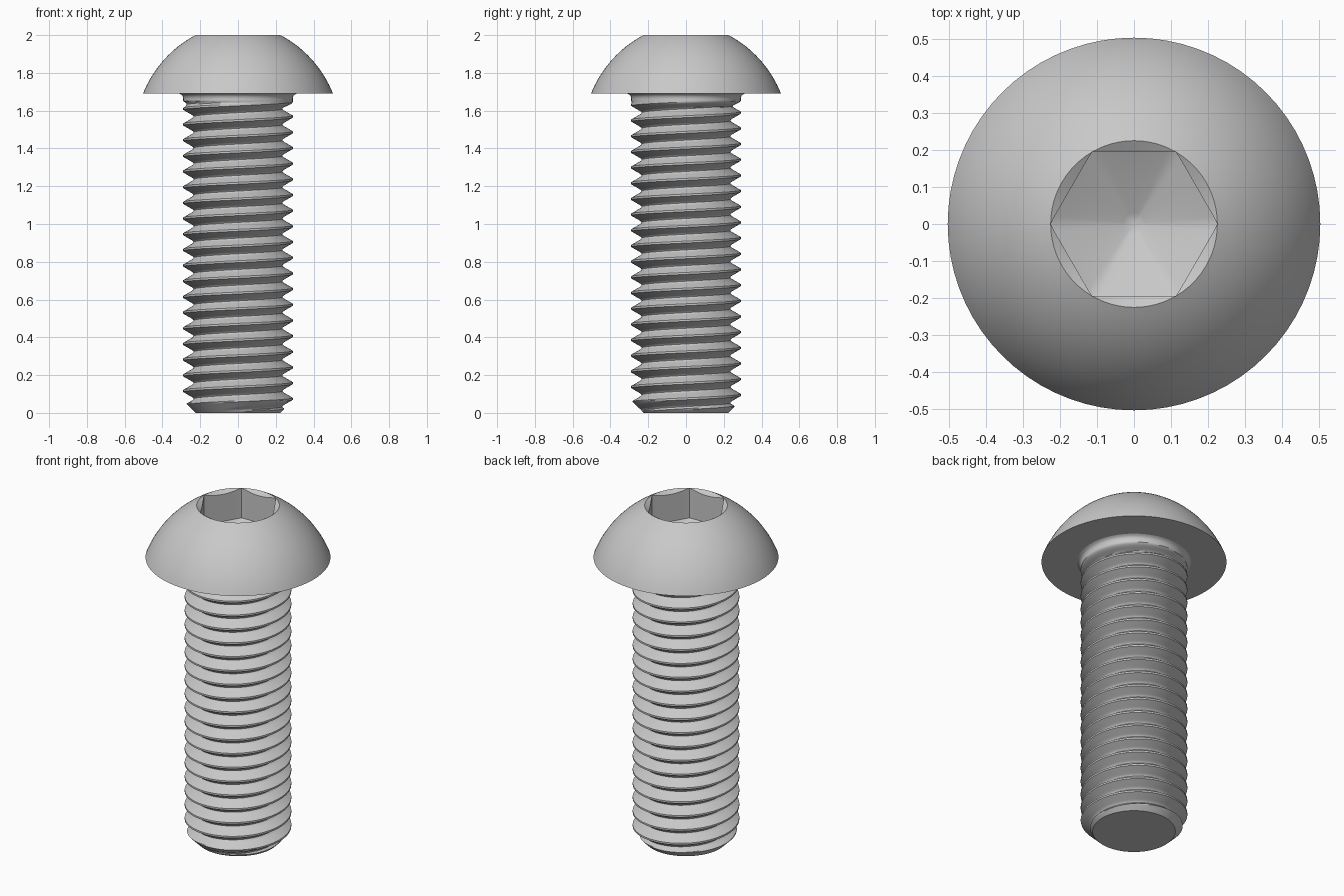
import bpy, bmesh
from math import pi, cos, sin, sqrt, atan2, radians

cube = bpy.data.objects.get("Cube")
if cube:
    bpy.data.objects.remove(cube, do_unlink=True)

SIDES = 72          # steps around the axis
PITCH = 0.083       # thread pitch
STEPS = 16          # profile steps per pitch
CREST = 0.29        # thread outer radius
COLLAR_Z = 1.665    # top of threaded part
HEAD_Z = 1.69       # underside of head
RIM = 0.225         # socket rim radius
FLAT = 0.196        # socket centre to flat

steel = bpy.data.materials.new("steel grey")
steel.use_nodes = True
colour = (0.58, 0.58, 0.58, 1)
steel.diffuse_color = colour
steel.node_tree.nodes["Principled BSDF"].inputs["Base Color"].default_value = colour


def polar(r, a, z):
    return (r * cos(a), r * sin(a), z)


def add_rings(bm, profile):
    """Skin rings; each profile entry maps an angle to (radius, height)."""
    rows = []
    for point in profile:
        row = []
        for i in range(SIDES):
            a = 2 * pi * i / SIDES
            r, z = point(a)
            row.append(bm.verts.new(polar(r, a, z)))
        rows.append(row)
    for low, high in zip(rows, rows[1:]):
        for i in range(SIDES):
            j = (i + 1) % SIDES
            bm.faces.new((low[i], low[j], high[j], high[i]))


def circle(r, z):
    return lambda a: (r, z)


def finish(bm, name):
    bmesh.ops.remove_doubles(bm, verts=bm.verts[:], dist=1e-5)
    mesh = bpy.data.meshes.new(name)
    bm.to_mesh(mesh)
    bm.free()
    mesh.materials.append(steel)
    obj = bpy.data.objects.new(name, mesh)
    bpy.context.collection.objects.link(obj)
    bpy.ops.object.select_all(action='DESELECT')
    obj.select_set(True)
    bpy.context.view_layer.objects.active = obj
    bpy.ops.object.shade_smooth_by_angle(angle=radians(30))


# Domed head with hexagonal socket
def hex_radius(a):
    return FLAT / cos((a % (pi / 3)) - pi / 6)


def hex_top(a):
    r = min(hex_radius(a), RIM)
    return r, 2 - (RIM - r) * 0.6


def hex_floor(a):
    return min(hex_radius(a), RIM), 1.82


def dome_points(start, end, radius, count):
    """Arc bulging outward between two profile points."""
    dx, dz = end[0] - start[0], end[1] - start[1]
    chord = sqrt(dx * dx + dz * dz)
    drop = sqrt(radius ** 2 - chord ** 2 / 4)
    cx = (start[0] + end[0]) / 2 - dz / chord * drop
    cz = (start[1] + end[1]) / 2 + dx / chord * drop
    a0 = atan2(start[1] - cz, start[0] - cx)
    a1 = atan2(end[1] - cz, end[0] - cx)
    for k in range(count + 1):
        a = a0 + (a1 - a0) * k / count
        yield cx + radius * cos(a), cz + radius * sin(a)


bm = bmesh.new()
profile = [circle(0.31, HEAD_Z)]
profile += [circle(r, z) for r, z in dome_points((0.503, HEAD_Z), (RIM, 2), 0.6, 16)]
profile += [hex_top, hex_floor, circle(0.03, 1.73), circle(0, 1.72)]
add_rings(bm, profile)
finish(bm, "head")


# Threaded shank
def thread_radius(k, z):
    u = k % STEPS
    u = min(u, STEPS - u)                 # steps away from crest centre
    root = 0.245
    if u <= 1:
        r = CREST
    elif u <= 6:
        r = CREST - (CREST - root) * (u - 1) / 5
    else:
        r = root - 0.01 * sin(pi * (u - 6) / 4)
    fade = min(max((z - 1.62) / 0.03, 0), 1)   # groove runs out under the head
    r += (CREST - r) * fade
    return min(r, 0.225 + z)                   # chamfered tip


bm = bmesh.new()
base = 1.61 - 20.5 * PITCH
rows = int(21.5 * STEPS)
columns = []
for i in range(SIDES + 1):
    a = 2 * pi * i / SIDES
    column = []
    for k in range(rows + 1):
        z = base + PITCH * (k / STEPS + i / SIDES)
        z = min(max(z, 0), COLLAR_Z)
        column.append(bm.verts.new(polar(thread_radius(k, z), a, z)))
    columns.append(column)
for left, right in zip(columns, columns[1:]):
    for k in range(rows):
        quad = (left[k], right[k], right[k + 1], left[k + 1])
        if max(v.co.z for v in quad) - min(v.co.z for v in quad) > 1e-6:
            bm.faces.new(quad)
loose = [v for v in bm.verts if not v.link_faces]
bmesh.ops.delete(bm, geom=loose, context='VERTS')

# Fillet under the head
add_rings(bm, [circle(CREST, COLLAR_Z), circle(0.292, 1.675),
               circle(0.298, 1.684), circle(0.31, HEAD_Z)])
bmesh.ops.remove_doubles(bm, verts=bm.verts[:], dist=1e-5)

# Flat tip
tip = [v for v in bm.verts if v.co.z < 1e-6]
tip.sort(key=lambda v: -atan2(v.co.y, v.co.x))
bm.faces.new(tip)
finish(bm, "threaded_shank")
